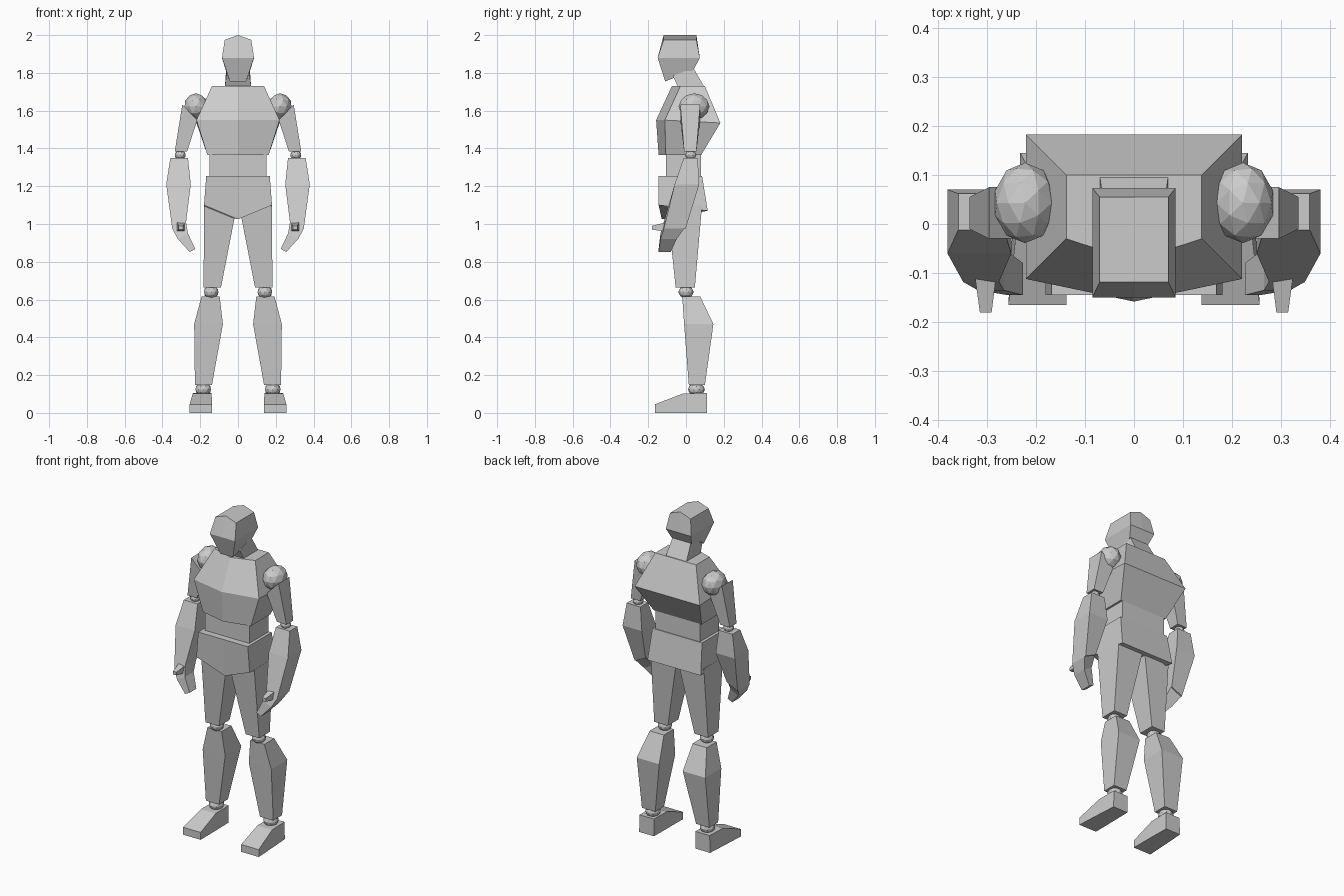
import bpy, bmesh
from mathutils import Matrix, Vector


def finish(name, bm, mirror):
    bmesh.ops.recalc_face_normals(bm, faces=bm.faces)
    me = bpy.data.meshes.new(name)
    bm.to_mesh(me)
    bm.free()
    ob = bpy.data.objects.new(name, me)
    bpy.context.collection.objects.link(ob)
    if mirror:
        ob.modifiers.new("mirror", 'MIRROR').use_mirror_merge = False
    return ob


def loft(name, rings, mirror=False):
    """Skin matching rings of points and cap both ends."""
    bm = bmesh.new()
    vs = [[bm.verts.new(p) for p in r] for r in rings]
    n = len(vs[0])
    for a, b in zip(vs, vs[1:]):
        for i in range(n):
            j = (i + 1) % n
            bm.faces.new((a[i], a[j], b[j], b[i]))
    bm.faces.new(vs[0])
    bm.faces.new(vs[-1])
    return finish(name, bm, mirror)


def quad(x0, x1, y0, y1, z0, z1=None):
    """Four-sided section; z0 at the x0 side, z1 at the x1 side."""
    z1 = z0 if z1 is None else z1
    return [(x0, y0, z0), (x1, y0, z1), (x1, y1, z1), (x0, y1, z0)]


def five(x, yf, yc, yb, z, zc=None, zb=None):
    """Symmetric body section with a centre point at the front."""
    zc = z if zc is None else zc
    zb = z if zb is None else zb
    return [(-x, yf, z), (0, yc, zc), (x, yf, z), (x, yb, zb), (-x, yb, zb)]


def ball(name, c, r):
    bm = bmesh.new()
    m = Matrix.Translation(Vector(c)) @ Matrix.Diagonal((*r, 1))
    bmesh.ops.create_icosphere(bm, subdivisions=2, radius=1, matrix=m)
    return finish(name, bm, True)


# Head: jaw, brow and a ridged crown
def crown(x, y0, y1, z, zc):
    return [(-x, y0, z), (0, y0, zc), (x, y0, z), (x, y1, z), (0, y1, zc), (-x, y1, z)]


loft("head", [
    [(-.043, -.11, 1.755), (0, -.11, 1.755), (.043, -.11, 1.755),
     (.065, .04, 1.815), (0, .04, 1.815), (-.065, .04, 1.815)],
    crown(.085, -.15, .073, 1.88, 1.88),
    crown(.07, -.118, .055, 1.975, 2.0)])
loft("neck", [quad(-.07, .07, -.04, .1, 1.72),
              [(-.062, -.07, 1.785), (.062, -.07, 1.785),
               (.062, .04, 1.825), (-.062, .04, 1.825)]])

# Torso
loft("chest", [five(.162, -.107, -.145, .08, 1.365),
               five(.22, -.112, -.158, .182, 1.55, 1.55, 1.535),
               five(.138, -.03, -.075, .1, 1.73)])
loft("waist", [quad(-.15, .15, -.105, .08, 1.24),
               quad(-.15, .15, -.105, .08, 1.38)])
loft("pelvis", [five(.18, -.145, -.128, .115, 1.1, 1.025, 1.07),
                five(.168, -.145, -.145, .085, 1.255)])

# Legs
loft("thigh", [quad(.005, .18, -.1, .085, 1.1),
               quad(.09, .182, -.055, .047, .665)], True)
ball("knee", (.142, 0, .64), (.04, .04, .035))
loft("shin", [quad(.097, .193, -.02, .075, .617),
              quad(.08, .232, -.01, .145, .47),
              quad(.138, .228, .015, .1, .147)], True)
ball("ankle", (.184, .055, .125), (.043, .045, .035))
loft("foot", [
    [(.137, -.165, 0), (.256, -.165, 0), (.256, -.165, .045), (.137, -.165, .045)],
    [(.138, -.015, 0), (.248, -.015, 0), (.24, -.015, .103), (.14, -.015, .103)],
    [(.14, .11, 0), (.24, .11, 0), (.237, .11, .105), (.14, .11, .105)]], True)

# Arms
ball("shoulder", (.222, .043, 1.622), (.064, .082, .07))
loft("upper_arm", [quad(.215, .295, -.03, .075, 1.55, 1.632),
                   quad(.27, .335, -.01, .055, 1.383)], True)
ball("elbow", (.306, .025, 1.365), (.03, .03, .025))
loft("forearm", [quad(.265, .358, -.012, .062, 1.35),
                 quad(.25, .38, -.06, .07, 1.21),
                 quad(.275, .348, -.118, -.002, 1.01, .975)], True)

# Hands, curling inwards
loft("hand", [quad(.275, .348, -.118, -.01, 1.01, .975),
              quad(.265, .318, -.135, -.05, .95, .92),
              quad(.226, .256, -.145, -.08, .868, .852)], True)
loft("thumb", [
    [(.28, -.1, .96), (.325, -.1, .96), (.325, -.1, 1.01), (.28, -.1, 1.01)],
    [(.29, -.18, .97), (.314, -.18, .97), (.314, -.18, .99), (.29, -.18, .99)]], True)
